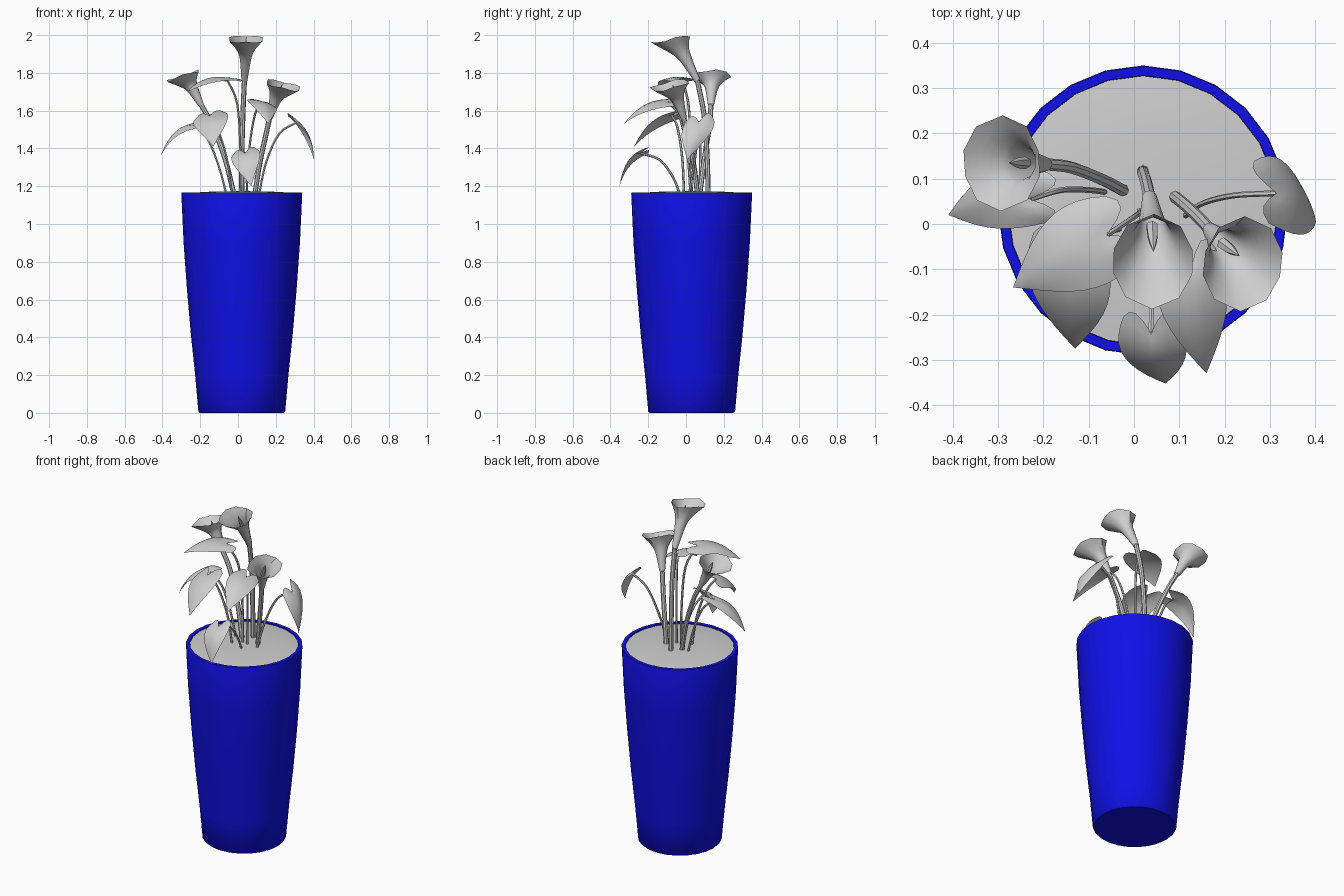
import bpy, bmesh, math
from mathutils import Vector

cube = bpy.data.objects.get("Cube")
if cube:
    bpy.data.objects.remove(cube, do_unlink=True)


def material(name, colour):
    m = bpy.data.materials.new(name)
    m.use_nodes = True
    m.diffuse_color = colour
    m.node_tree.nodes["Principled BSDF"].inputs["Base Color"].default_value = colour
    return m


BLUE = material("glazed_blue", (0.005, 0.005, 0.8, 1))
GREY = material("plain_grey", (0.62, 0.62, 0.62, 1))


def skin(name, rows, mat, closed=True):
    """Bridge rows of points with quads into a smooth object."""
    bm = bmesh.new()
    vs = [[bm.verts.new(p) for p in row] for row in rows]
    n = len(rows[0])
    for a, b in zip(vs, vs[1:]):
        for i in range(n if closed else n - 1):
            j = (i + 1) % n
            bm.faces.new((a[i], a[j], b[j], b[i]))
    bmesh.ops.remove_doubles(bm, verts=bm.verts, dist=0.0002)
    bmesh.ops.recalc_face_normals(bm, faces=bm.faces)
    mesh = bpy.data.meshes.new(name)
    bm.to_mesh(mesh)
    bm.free()
    mesh.materials.append(mat)
    mesh.shade_smooth()
    mesh.set_sharp_from_angle(angle=math.radians(40))
    ob = bpy.data.objects.new(name, mesh)
    bpy.context.collection.objects.link(ob)
    return ob


def lathe(name, profile, mat, sides=24, centre=(0.02, 0.03)):
    angles = [math.tau * i / sides for i in range(sides)]
    skin(name, [[(centre[0] + r * math.cos(a), centre[1] + r * math.sin(a), z)
                 for a in angles] for r, z in profile], mat)


def smooth_path(points, steps=4):
    """Catmull-Rom curve through the points (each x, y, z, radius)."""
    p = [Vector(q) for q in points]
    p = [p[0] * 2 - p[1]] + p + [p[-1] * 2 - p[-2]]
    out = []
    for a, b, c, d in zip(p, p[1:], p[2:], p[3:]):
        for k in range(steps):
            t = k / steps
            out.append((b * 2 + (c - a) * t + (a * 2 - b * 5 + c * 4 - d) * t * t
                        + (b * 3 - a - c * 3 + d) * t ** 3) / 2)
    return out + [p[-2]]


def sweep(name, points, sides=8, end_normal=None, ruffle=0.0):
    """Tube of changing radius; its last rings may lean to end_normal."""
    path = smooth_path(points)
    u = Vector((0, -1, 0))
    rows = []
    last = len(path) - 1
    for i, q in enumerate(path):
        n = (path[min(i + 1, last)] - path[max(i - 1, 0)]).to_3d().normalized()
        t = i / last
        if end_normal:
            n = n.lerp(Vector(end_normal).normalized(), t).normalized()
        u = (u - n * u.dot(n)).normalized()
        v = n.cross(u)
        row = []
        for k in range(sides):
            a = math.tau * k / sides
            wave = ruffle * t ** 4 * math.cos(3 * a)
            r = q.w * (1 + 0.08 * t * math.cos(2 * a) if end_normal else 1)
            row.append(q.to_3d() + (u * math.cos(a) + v * math.sin(a)) * r + n * wave)
        rows.append(row)
    skin(name, rows, GREY)


def with_radius(points, radius):
    return [(*p, radius) for p in points]


def leaf(name, base, mid, tip, side, stem):
    """Arched heart-shaped blade on a thin bent stalk."""
    base, mid, tip, side = map(Vector, (base, mid, tip, side))
    ctrl = mid * 2 - (base + tip) / 2
    back = (base - mid).normalized()
    up = side.cross(tip - base).normalized()
    if up.z < 0:
        up = -up
    length = (tip - base).length
    rows = []
    for i in range(11):
        t = i / 10
        p = base * (1 - t) ** 2 + ctrl * 2 * t * (1 - t) + tip * t * t
        width = math.sin(math.pi * (0.3 + 0.7 * t))
        row = []
        for k in range(-4, 5):
            s = k / 4
            lobe = back * length * 0.24 * math.sin(math.pi * 0.8 * abs(s)) * (1 - t) ** 3
            droop = up * side.length * 0.2 * s * s * width
            row.append(p + side * s * width + lobe - droop)
        rows.append(row)
    skin(name, rows, GREY, closed=False)
    sweep(name + "_stalk", with_radius(stem + [tuple(base)], 0.0065), 6)


def flower(name, stem, bloom, facing, spadix_tip):
    """Stem, open trumpet and the spike inside it."""
    sweep(name + "_stem", with_radius(stem + bloom[:1], 0.0135))
    radii = (0.016, 0.033, 0.055, 0.098)
    sweep(name + "_trumpet", [(*p, r) for p, r in zip(bloom, radii)], 10, facing, 0.007)
    a, b = Vector(bloom[1]), Vector(spadix_tip)
    sweep(name + "_spadix", [(*a, 0.014), (*a.lerp(b, 0.5), 0.011), (*b, 0.001)], 6)


# Pot and soil
lathe("pot", [(0, 0), (0.222, 0), (0.23, 0.008), (0.247, 0.2), (0.27, 0.42),
              (0.29, 0.65), (0.308, 0.9), (0.32, 1.16), (0.318, 1.166),
              (0.298, 1.166), (0.296, 1.14)], BLUE)
lathe("soil", [(0.297, 1.16), (0.24, 1.167), (0.15, 1.172), (0, 1.174)], GREY)

# Flowers
flower("tall_flower",
       [(0.02, 0.117, 1.15), (0.02, 0.112, 1.35), (0.026, 0.095, 1.58)],
       [(0.034, 0.06, 1.76), (0.04, -0.005, 1.88), (0.041, -0.04, 1.93), (0.042, -0.083, 1.978)],
       (0, -0.2, 1), (0.043, -0.06, 1.975))
flower("left_side_flower",
       [(-0.02, 0.072, 1.15), (-0.07, 0.098, 1.35), (-0.14, 0.125, 1.53)],
       [(-0.195, 0.132, 1.63), (-0.24, 0.135, 1.715), (-0.264, 0.137, 1.75), (-0.292, 0.134, 1.785)],
       (-0.34, 0, 1), (-0.275, 0.135, 1.79))
flower("right_side_flower",
       [(0.088, 0.062, 1.15), (0.115, 0.04, 1.32), (0.145, 0.012, 1.46)],
       [(0.167, -0.012, 1.56), (0.196, -0.043, 1.655), (0.215, -0.062, 1.695), (0.24, -0.088, 1.735)],
       (0.22, -0.2, 1), (0.232, -0.07, 1.735))

# Leaves: base, middle, tip, half-width direction, stalk
leaf("outer_leaf_a", (-0.23, 0.055, 1.52), (-0.33, 0.05, 1.49), (-0.41, 0.02, 1.36),
     (0, 0.068, 0.015),
     [(-0.06, 0.07, 1.15), (-0.1, 0.075, 1.3), (-0.16, 0.075, 1.45)])
leaf("outer_leaf_b", (0.315, 0.068, 1.54), (0.375, 0.055, 1.47), (0.402, 0.005, 1.34),
     (-0.02, 0.085, 0.015),
     [(0.11, 0.015, 1.15), (0.15, 0.045, 1.33), (0.22, 0.063, 1.48)])
leaf("low_leaf", (0.038, -0.24, 1.375), (0.045, -0.31, 1.33), (0.07, -0.352, 1.2),
     (0.075, 0, 0.018),
     [(0.05, -0.03, 1.15), (0.045, -0.07, 1.25), (0.04, -0.14, 1.34)])
leaf("middle_leaf_a", (-0.15, -0.075, 1.575), (-0.145, -0.18, 1.535), (-0.13, -0.275, 1.41),
     (0.092, -0.015, 0.02),
     [(-0.03, -0.01, 1.15), (-0.06, -0.02, 1.35), (-0.11, -0.045, 1.51)])
leaf("middle_leaf_b", (0.125, -0.1, 1.645), (0.14, -0.21, 1.63), (0.16, -0.33, 1.53),
     (0.077, 0.01, -0.02),
     [(0.045, 0.025, 1.15), (0.06, 0.005, 1.4), (0.09, -0.04, 1.58)])
leaf("high_leaf", (-0.06, -0.025, 1.77), (-0.16, -0.075, 1.77), (-0.267, -0.14, 1.70),
     (0.048, -0.085, 0),
     [(0.012, 0.03, 1.15), (0.012, 0.025, 1.4), (-0.005, 0.012, 1.64)])
